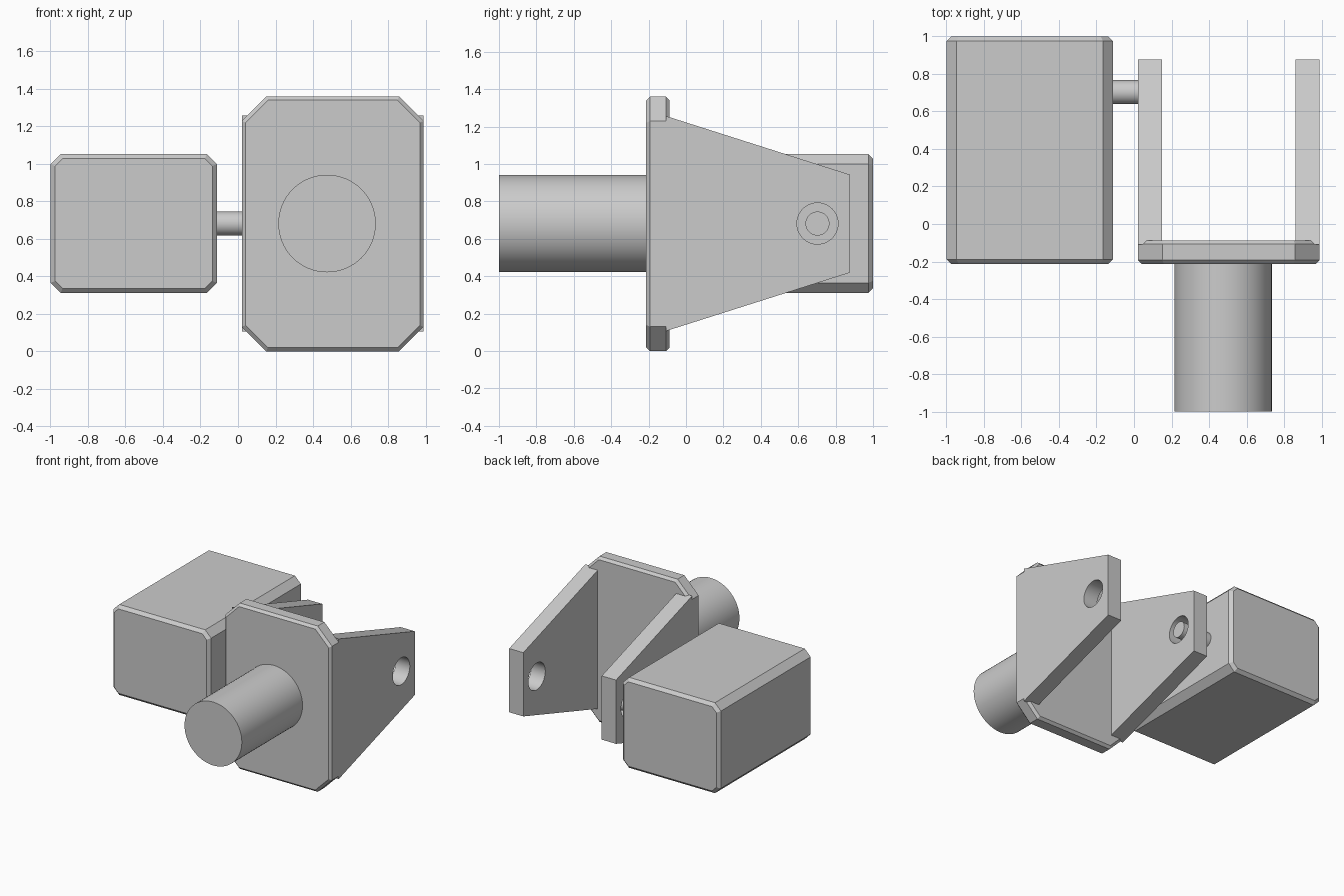
import bpy, bmesh, math

if "Cube" in bpy.data.objects:
    bpy.data.objects.remove(bpy.data.objects["Cube"])

AXIS_Z = 0.682   # shared height of shaft, post and holes
HOLE_Y = 0.703


def mesh_object(name, bm):
    bmesh.ops.recalc_face_normals(bm, faces=bm.faces[:])
    me = bpy.data.meshes.new(name)
    bm.to_mesh(me)
    bm.free()
    ob = bpy.data.objects.new(name, me)
    bpy.context.collection.objects.link(ob)
    return ob


def chamfered_block(name, x, y, z, cut, edge):
    """Octagonal block along y with bevelled end faces."""
    cx, cz = sum(x) / 2, sum(z) / 2
    bm = bmesh.new()
    rings = []
    for yy, inset in ((y[0], edge), (y[0] + edge, 0), (y[1] - edge, 0), (y[1], edge)):
        w, h = (x[1] - x[0]) / 2 - inset, (z[1] - z[0]) / 2 - inset
        k = cut - inset * (2 - math.sqrt(2))
        pts = [(w, h - k), (w - k, h), (k - w, h), (-w, h - k),
               (-w, k - h), (k - w, -h), (w - k, -h), (w, k - h)]
        rings.append([bm.verts.new((cx + a, yy, cz + b)) for a, b in pts])
    for r, s in zip(rings, rings[1:]):
        for i in range(8):
            j = (i + 1) % 8
            bm.faces.new((r[i], r[j], s[j], s[i]))
    bm.faces.new(rings[0])
    bm.faces.new(rings[-1])
    return mesh_object(name, bm)


def cylinder(name, radius, depth, loc, rot):
    bpy.ops.mesh.primitive_cylinder_add(vertices=64, radius=radius, depth=depth,
                                        location=loc, rotation=rot)
    ob = bpy.context.object
    ob.name = name
    bpy.ops.object.shade_smooth_by_angle(angle=math.radians(30))
    return ob


def arm(name, x0, x1):
    """Tapered side plate with a round hole through x."""
    profile = [(-0.108, 0.107), (0.878, 0.42), (0.878, 0.943), (-0.108, 1.257)]
    bm = bmesh.new()
    face = bm.faces.new([bm.verts.new((x0, y, z)) for y, z in profile])
    ext = bmesh.ops.extrude_face_region(bm, geom=[face])["geom"]
    bmesh.ops.translate(bm, vec=(x1 - x0, 0, 0),
                        verts=[v for v in ext if isinstance(v, bmesh.types.BMVert)])
    ob = mesh_object(name, bm)
    cutter = cylinder("hole_cutter", 0.11, 0.4, ((x0 + x1) / 2, HOLE_Y, AXIS_Z),
                      (0, math.pi / 2, 0))
    mod = ob.modifiers.new("hole", "BOOLEAN")
    mod.operation = "DIFFERENCE"
    mod.solver = "EXACT"
    mod.object = cutter
    bpy.ops.object.select_all(action="DESELECT")
    ob.select_set(True)
    bpy.context.view_layer.objects.active = ob
    bpy.ops.object.modifier_apply(modifier=mod.name)
    bpy.ops.object.shade_smooth_by_angle(angle=math.radians(30))
    bpy.data.objects.remove(cutter, do_unlink=True)


# Motor housing and its output shaft
chamfered_block("motor_housing", (-1.0, -0.112), (-0.213, 1.0), (0.311, 1.053), 0.054, 0.025)
cylinder("motor_shaft", 0.064, 0.27, (0.015, HOLE_Y, AXIS_Z), (0, math.pi / 2, 0))

# Bracket back plate and the two arms
chamfered_block("base_plate", (0.02, 0.99), (-0.213, -0.087), (0.0, 1.36), 0.131, 0.02)
arm("left_arm", 0.02, 0.15)
arm("right_arm", 0.862, 0.99)

# Mounting post in front of the plate
cylinder("mounting_post", 0.26, 0.80, (0.475, -0.60, AXIS_Z), (math.pi / 2, 0, 0))
